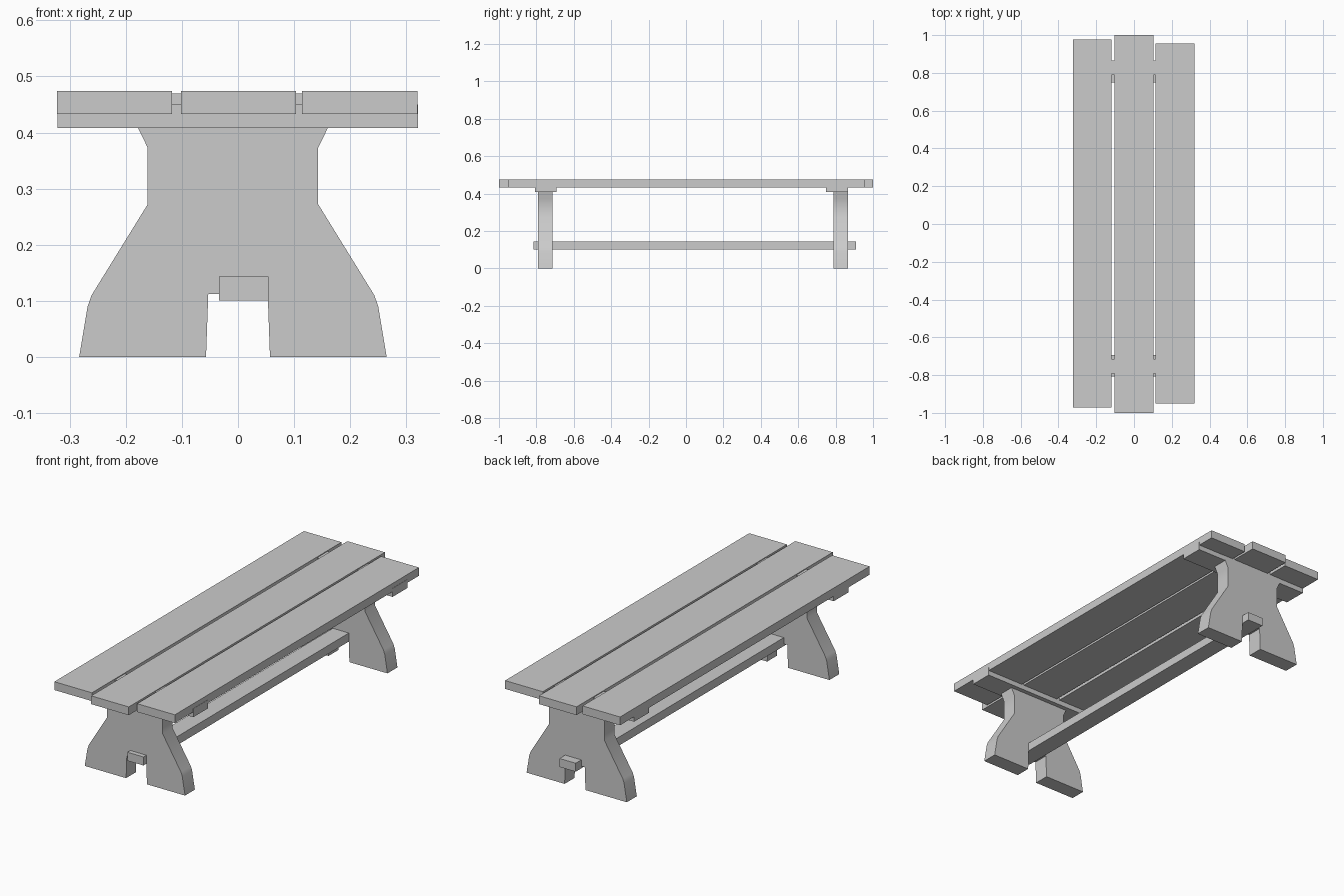
import bpy
import bmesh

if "Cube" in bpy.data.objects:
    bpy.data.objects.remove(bpy.data.objects["Cube"])


def finish(name, bm):
    bmesh.ops.recalc_face_normals(bm, faces=bm.faces)
    mesh = bpy.data.meshes.new(name)
    bm.to_mesh(mesh)
    bm.free()
    obj = bpy.data.objects.new(name, mesh)
    bpy.context.collection.objects.link(obj)
    return obj


def box(name, x, y, z):
    bm = bmesh.new()
    bmesh.ops.create_cube(bm, size=1)
    for v in bm.verts:
        for i, (lo, hi) in enumerate((x, y, z)):
            v.co[i] = hi if v.co[i] > 0 else lo
    return finish(name, bm)


def slab(name, profile, y0, y1):
    """Extrude an x-z outline along y."""
    bm = bmesh.new()
    face = bm.faces.new([bm.verts.new((x, y0, z)) for x, z in profile])
    ext = bmesh.ops.extrude_face_region(bm, geom=[face])
    for g in ext["geom"]:
        if isinstance(g, bmesh.types.BMVert):
            g.co.y = y1
    return finish(name, bm)


# Seat planks, each a slightly different length
for side, x, y in (("left", (-0.323, -0.118), (-0.972, 0.976)),
                   ("middle", (-0.102, 0.103), (-1.0, 1.0)),
                   ("right", (0.114, 0.32), (-0.95, 0.955))):
    box(side + "_seat_plank", x, y, (0.433, 0.474))

# Cleats under the planks
box("front_cleat", (-0.322, 0.321), (-0.807, -0.693), (0.408, 0.45))
box("back_cleat", (-0.322, 0.321), (0.748, 0.865), (0.408, 0.45))

# Waisted trestle legs with a notch at the bottom; outline is mirrored about cx
cx = -0.009
half = [(0.274, 0), (0.259, 0.09), (0.252, 0.11), (0.152, 0.272),
        (0.152, 0.373), (0.17, 0.41), (0.17, 0.47)]
notch = [(-0.057, 0), (-0.053, 0.112), (0.053, 0.112), (0.057, 0)]
outline = ([(cx + x, z) for x, z in half]
           + [(cx - x, z) for x, z in reversed(half)] + notch)
for name, y0, y1 in (("front_leg", -0.792, -0.715), ("back_leg", 0.788, 0.866)):
    leg = slab(name, outline, y0, y1)
    bpy.ops.object.select_all(action='DESELECT')
    leg.select_set(True)
    bpy.context.view_layer.objects.active = leg
    bpy.ops.object.shade_smooth_by_angle(angle=0.65)

# Stretcher running through both legs
box("stretcher", (-0.034, 0.054), (-0.815, 0.91), (0.101, 0.143))
